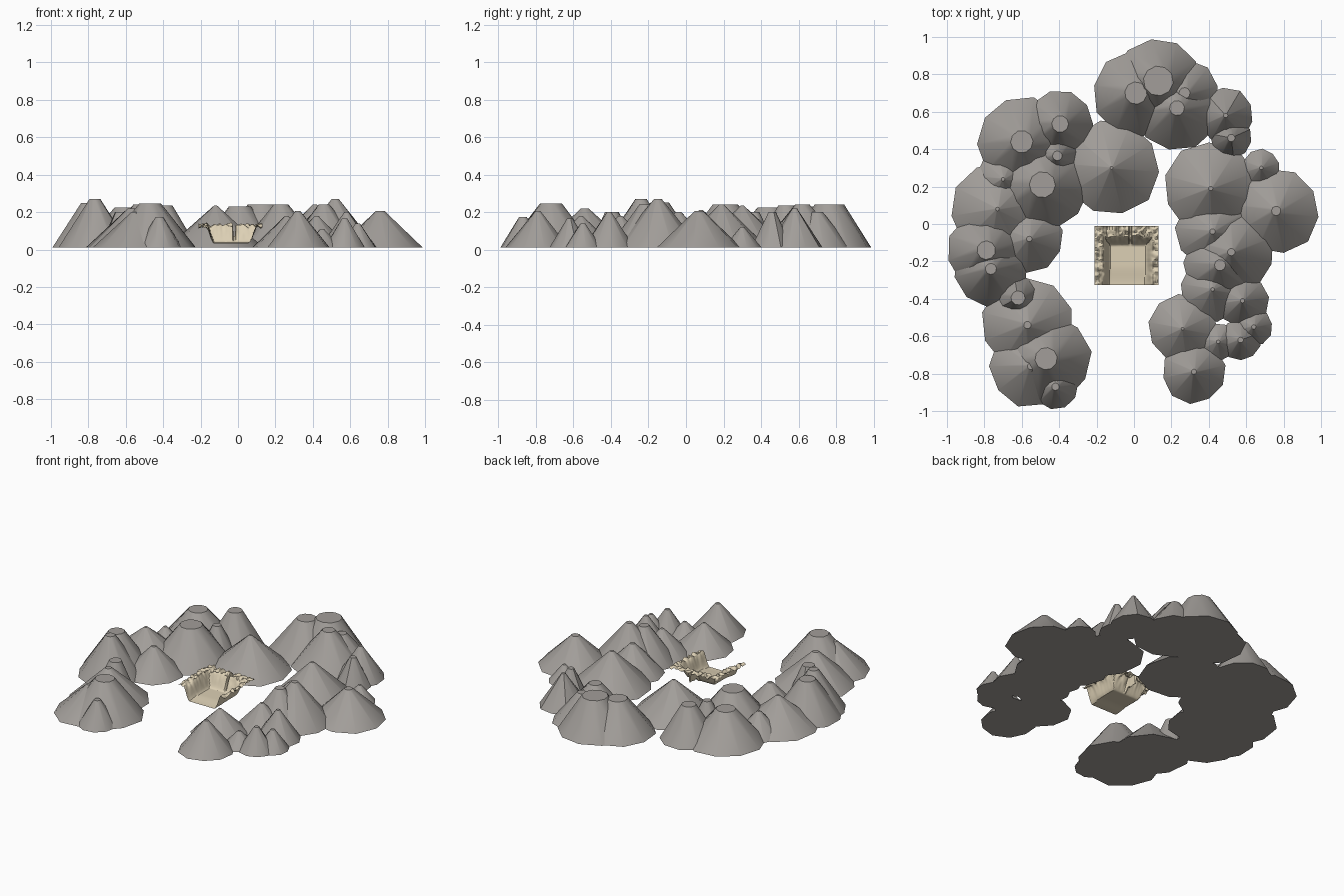
import bpy, bmesh, math, random
from mathutils import noise, Vector

if "Cube" in bpy.data.objects:
    bpy.data.objects.remove(bpy.data.objects["Cube"])

random.seed(4)
BASE = 0.012


def material(name, color):
    m = bpy.data.materials.new(name)
    m.diffuse_color = (*color, 1)
    m.use_nodes = True
    m.node_tree.nodes["Principled BSDF"].inputs["Base Color"].default_value = m.diffuse_color
    return m


def finish(bm, name, mat, angle):
    me = bpy.data.meshes.new(name)
    bm.to_mesh(me)
    bm.free()
    ob = bpy.data.objects.new(name, me)
    bpy.context.collection.objects.link(ob)
    me.materials.append(mat)
    bpy.ops.object.select_all(action='DESELECT')
    ob.select_set(True)
    bpy.context.view_layer.objects.active = ob
    bpy.ops.object.shade_smooth_by_angle(angle=math.radians(angle))
    return ob


rock = material("rock", (0.36, 0.34, 0.32))
sand = material("sand", (0.72, 0.63, 0.46))


def mountain(name, x, y, r, top, z):
    # Ten-sided truncated cone with a slightly uneven foot
    bm = bmesh.new()
    bmesh.ops.create_cone(bm, cap_ends=True, segments=10, radius1=r,
                          radius2=max(top, 0.006), depth=z - BASE)
    turn = random.uniform(0, 0.6)
    c, s = math.cos(turn), math.sin(turn)
    for v in bm.verts:
        k = random.uniform(0.97, 1.03) if v.co.z < 0 else 1
        px, py = v.co.x * k, v.co.y * k
        v.co = (x + px * c - py * s, y + px * s + py * c,
                v.co.z + (z + BASE) / 2)
    finish(bm, name, rock, 35)


# Mountain ring: x, y, foot radius, summit radius, summit height
north = [(0.01, 0.70, .23, .06, .23), (0.13, 0.765, .23, .08, .24),
         (0.23, 0.62, .23, .04, .24), (0.27, 0.70, .18, .03, .20),
         (0.49, 0.58, .15, .012, .22)]
east = [(0.52, 0.46, .11, .02, .20), (0.41, 0.19, .25, .012, .24),
        (0.68, 0.30, .10, .01, .12), (0.76, 0.07, .23, .025, .205)]
south_east = [(0.42, -0.04, .20, .015, .20), (0.52, -0.15, .23, .02, .27),
              (0.46, -0.22, .20, .03, .24), (0.42, -0.35, .17, .01, .18),
              (0.58, -0.41, .14, .012, .20), (0.64, -0.55, .10, .012, .14),
              (0.57, -0.62, .11, .015, .165), (0.45, -0.63, .10, .01, .11),
              (0.26, -0.56, .185, .008, .18), (0.32, -0.79, .17, .014, .205)]
north_west = [(-0.12, 0.30, .255, .008, .235), (-0.49, 0.21, .25, .07, .24),
              (-0.41, 0.365, .12, .026, .20), (-0.395, 0.535, .18, .045, .235),
              (-0.60, 0.44, .24, .06, .225), (-0.73, 0.08, .25, .01, .21),
              (-0.70, 0.24, .15, .01, .16), (-0.56, -0.08, .18, .015, .19)]
south_west = [(-0.79, -0.14, .21, .05, .25), (-0.765, -0.24, .20, .03, .27),
              (-0.62, -0.395, .12, .038, .20), (-0.57, -0.54, .245, .02, .22),
              (-0.47, -0.72, .24, .06, .245), (-0.55, -0.76, .22, .02, .20),
              (-0.42, -0.87, .12, .02, .175)]
for label, group in [("north", north), ("east", east), ("south_east", south_east),
                     ("north_west", north_west), ("south_west", south_west)]:
    for i, spec in enumerate(group):
        mountain(f"mountain_{label}_{i + 1}", *spec)


# Quarry basin: open at the front, steep walls on three sides, rough rim
X0, X1, Y0, Y1 = -0.21, 0.13, -0.325, -0.01


def ramp(d):
    t = min(max(d, 0), 1)
    return t * t * (3 - 2 * t)


def basin_height(x, y):
    wob = 0.012 * noise.noise(Vector((x * 9, y * 9, 1)))
    side = max((-0.125 - x + wob) / 0.045, (x - 0.06 + wob) / 0.045)
    back = (y + 0.12 + wob) / 0.06
    t = ramp(max(side, back))
    rough = noise.noise(Vector((x * 45, y * 45, 5)))
    z = 0.032 + 0.09 * t + t * 0.018 * rough
    # Narrow gully through the back wall
    if abs(x + 0.02) < 0.007 and y > -0.13:
        z -= 0.06 * t
    return z + 0.008 * ramp((y + 0.32) / 0.1)


bm = bmesh.new()
N = 60
bmesh.ops.create_grid(bm, x_segments=N, y_segments=N, size=0.5)
for v in bm.verts:
    x = X0 + (v.co.x + 0.5) * (X1 - X0)
    y = Y0 + (v.co.y + 0.5) * (Y1 - Y0)
    v.co = (x, y, basin_height(x, y))
finish(bm, "quarry_basin", sand, 30)
